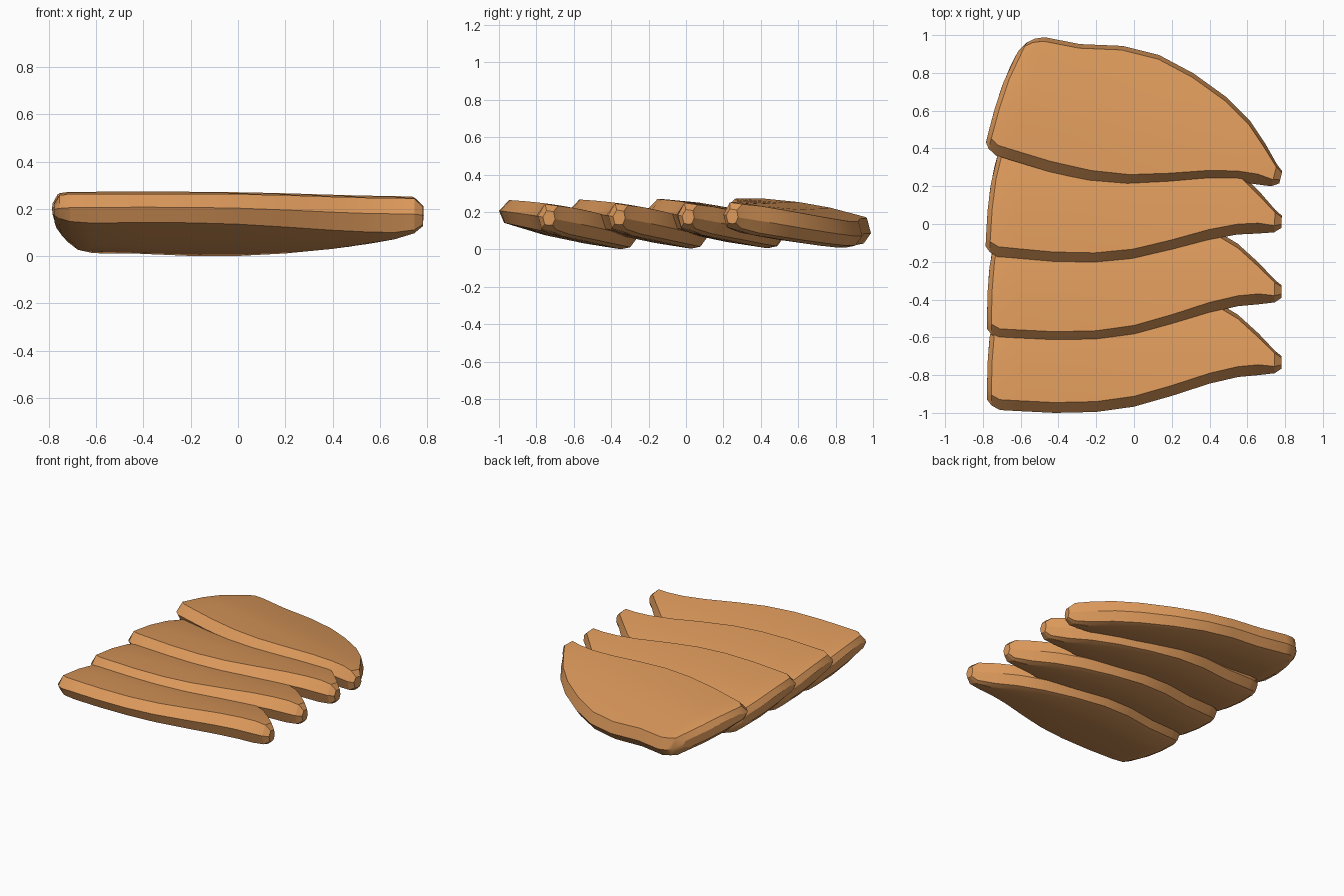
import bpy, bmesh, math
from mathutils import Matrix, Vector

cube = bpy.data.objects.get("Cube")
if cube:
    bpy.data.objects.remove(cube, do_unlink=True)

mat = bpy.data.materials.new("roast_tan")
mat.use_nodes = True
COLOUR = (0.72, 0.32, 0.105, 1)
mat.diffuse_color = COLOUR
mat.node_tree.nodes["Principled BSDF"].inputs["Base Color"].default_value = COLOUR

# Stations along the slice: x, front y, back y, top and under thickness, bow
STATIONS = [
    (-0.778, -0.93, -0.42, 0.4, 0.3, 0.05), (-0.755, -0.96, -0.365, 0.93, 0.6, 0.06),
    (-0.71, -0.985, -0.335, 1, 0.88, 0.05), (-0.62, -0.99, -0.315, 1, 1, 0.01),
    (-0.42, -1.0, -0.305, 1, 1, 0), (-0.2, -0.995, -0.26, 1, 1, 0),
    (0.0, -0.967, -0.26, 1, 1, 0), (0.2, -0.91, -0.31, 1, 1, 0),
    (0.4, -0.845, -0.39, 1, 1, 0), (0.55, -0.81, -0.48, 1, 1, 0),
    (0.66, -0.80, -0.58, 1, 1, 0), (0.745, -0.79, -0.67, 0.95, 0.85, 0),
    (0.782, -0.765, -0.70, 0.5, 0.5, 0),
]


def top_z(y):
    t = y + 1
    return 0.266 - 0.03 * t - 0.2 * t * t


def bottom_z(y):
    return 0.148 - 0.21 * (y + 1)


def section(x, front, back, top, under, bow):
    """Closed cross-section: bevelled front rim, top, rounded back rim, belly."""
    width = back - front
    rim = min(0.055, width * 0.3)
    belly = 0.02 * min(1, width / 0.6) * under

    def point(y, level, sag=0):
        hi, lo = top_z(y), bottom_z(y)
        thick = top if level > 0 else under
        f = (y - front) / width
        return Vector((x + bow * f ** 3, y, (hi + lo) / 2 + level * thick * (hi - lo) / 2 - sag))

    ring = [point(front, 0), point(front + rim, 1)]
    ring += [point(front + width * f, 1) for f in (0.38, 0.65)]
    ring += [point(back - rim * 0.4, 1), point(back, 0), point(back - rim * 0.7, -0.85)]
    ring.append(point(back - rim * 1.6, -1, belly * 0.5))
    ring += [point(front + width * f, -1, belly) for f in (0.6, 0.35)]
    ring.append(point(front + rim * 0.5, -1))
    return ring


# Loft one slice through all stations
bm = bmesh.new()
rings = [[bm.verts.new(p) for p in section(*s)] for s in STATIONS]
for a, b in zip(rings, rings[1:]):
    for i in range(len(a)):
        j = (i + 1) % len(a)
        bm.faces.new((a[i], a[j], b[j], b[i]))
bm.faces.new(rings[0])
bm.faces.new(rings[-1])
bmesh.ops.recalc_face_normals(bm, faces=bm.faces)
mesh = bpy.data.meshes.new("slice")
bm.to_mesh(mesh)
bm.free()
mesh.materials.append(mat)

# Overlapping row of slices, turned about the front right corner
PIVOT = Vector((-0.72, -0.98, 0))
PLACES = [("front_slice", -0.72, -0.98, 0), ("second_slice", -0.72, -0.605, 0),
          ("third_slice", -0.73, -0.17, -2.5), ("back_slice", -0.74, 0.37, -14)]
for i, (name, x, y, turn) in enumerate(PLACES):
    data = mesh.copy()
    data.name = name
    data.transform(Matrix.Translation((x, y, 0.003 * i))
                   @ Matrix.Rotation(math.radians(turn), 4, "Z")
                   @ Matrix.Translation(-PIVOT))
    obj = bpy.data.objects.new(name, data)
    bpy.context.collection.objects.link(obj)
    bpy.ops.object.select_all(action="DESELECT")
    obj.select_set(True)
    bpy.context.view_layer.objects.active = obj
    bpy.ops.object.shade_smooth_by_angle(angle=math.radians(25))
bpy.data.meshes.remove(mesh)
